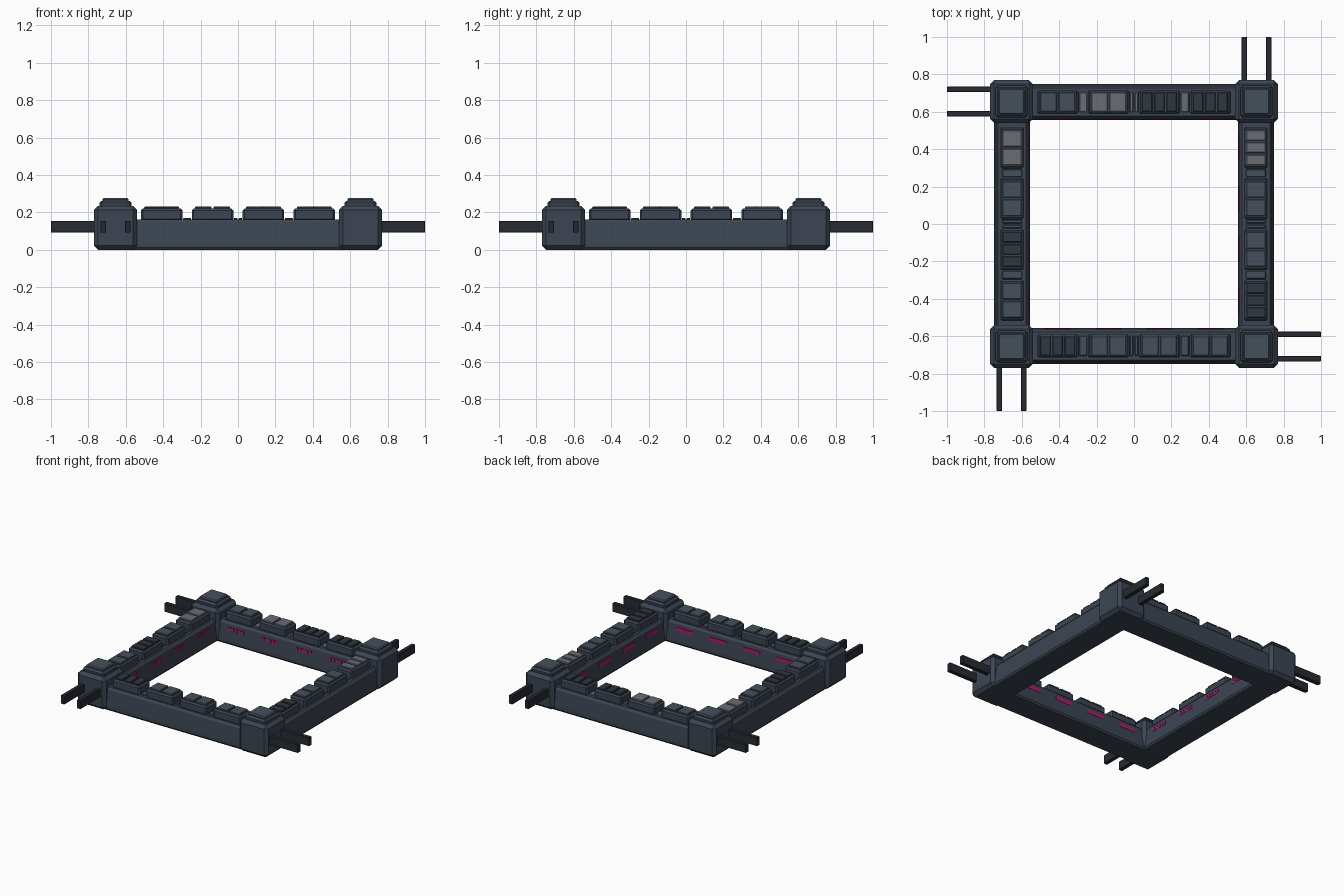
import bpy, bmesh, math
from mathutils import Matrix, Vector

if "Cube" in bpy.data.objects:
    bpy.data.objects.remove(bpy.data.objects["Cube"])

PALETTE = {
    "slate": (0.045, 0.06, 0.085, 1), "rail": (0.02, 0.025, 0.032, 1),
    "plate": (0.06, 0.078, 0.105, 1), "grey": (0.14, 0.15, 0.17, 1),
    "dark": (0.03, 0.038, 0.05, 1), "magenta": (0.45, 0.01, 0.16, 1),
}
MATS = {}
for key, col in PALETTE.items():
    MATS[key] = bpy.data.materials.new(key)
    MATS[key].diffuse_color = col


def finish(name, bm, colour, turn):
    """Turn a front-side part to its side of the square and link it."""
    bmesh.ops.recalc_face_normals(bm, faces=bm.faces)
    me = bpy.data.meshes.new(name)
    bm.to_mesh(me)
    bm.free()
    me.transform(Matrix.Rotation(turn * math.pi / 2, 4, 'Z'))
    me.materials.append(MATS[colour])
    ob = bpy.data.objects.new(name, me)
    bpy.context.collection.objects.link(ob)
    return ob


def box(name, x, y, z, colour, turn, bevel=0.0):
    """Box from (min, max) ranges with optional chamfered edges."""
    bm = bmesh.new()
    bmesh.ops.create_cube(bm, size=1)
    lo, hi = Vector((x[0], y[0], z[0])), Vector((x[1], y[1], z[1]))
    for v in bm.verts:
        v.co = (lo + hi) / 2 + v.co * (hi - lo)
    if bevel:
        bmesh.ops.bevel(bm, geom=bm.edges[:], offset=bevel, segments=1,
                        affect='EDGES', profile=0.5)
    return finish(name, bm, colour, turn)


def mid(c, w):
    return (c - w / 2, c + w / 2)


def beam(turn):
    """Chamfered rail profile swept between two corners."""
    half = [(0.088, 0.0), (0.097, 0.012), (0.097, 0.035), (0.086, 0.148), (0.074, 0.163)]
    prof = half + [(-w, z) for w, z in reversed(half)]
    bm = bmesh.new()
    ends = [[bm.verts.new((x, C + w, z)) for w, z in prof] for x in (-0.58, 0.58)]
    n = len(prof)
    for i in range(n):
        j = (i + 1) % n
        bm.faces.new((ends[0][i], ends[0][j], ends[1][j], ends[1][i]))
    bm.faces.new(ends[0])
    bm.faces.new(ends[1])
    finish("side_beam", bm, "slate", turn)


C = -0.652      # centre line of the front side
CELLS = [-0.408, -0.136, 0.136, 0.408]
# P = plain plates, L = light plates, S = dark slats, T = light slats
LAYOUT = ["SPPP", "SPPT", "SSLP", "LPSP"]
STYLE = {"P": (2, "plate"), "L": (2, "grey"), "S": (3, "dark"), "T": (3, "grey")}

for t, layout in enumerate(LAYOUT):
    beam(t)
    # corner post with stepped cap
    k = -0.655
    box("corner_post", mid(k, 0.23), mid(k, 0.23), (0, 0.235), "slate", t, 0.022)
    box("corner_cap", mid(k, 0.172), mid(k, 0.172), (0.222, 0.262), "slate", t, 0.012)
    box("cap_plate", mid(k, 0.14), mid(k, 0.14), (0.255, 0.276), "plate", t, 0.007)
    # pair of connecting rails
    for x in (-0.72, -0.59):
        box("connector_rail", mid(x, 0.03), (-1.0, -0.70), (0.092, 0.155), "rail", t, 0.003)

    for c, kind in zip(CELLS, layout):
        # raised module block with its plates or slats
        box("module_block", mid(c, 0.222), mid(C, 0.126), (0.155, 0.221), "slate", t, 0.01)
        n, colour = STYLE[kind]
        pitch = 0.196 / n
        for i in range(n):
            x = c + (i - (n - 1) / 2) * pitch
            box("module_plate", mid(x, pitch - 0.009), mid(C, 0.104), (0.215, 0.231), colour, t, 0.004)
        # inner wall light: solid on two sides, dotted on the other two
        if t < 2:
            dots = [(c, 0.135)]
        else:
            dots = [(c + (i - 2) * 0.027, 0.018) for i in range(5)]
        for x, w in dots:
            box("wall_light", mid(x, w), mid(-0.566, 0.014), mid(0.113, 0.026), "magenta", t)

    # low filler plates between the modules
    for x, w in ((-0.272, 0.042), (-0.013, 0.018), (0.013, 0.018), (0.272, 0.042)):
        box("gap_plate", mid(x, w), mid(C, 0.105), (0.155, 0.171),
            "grey" if t == 2 else "plate", t, 0.003)

for m in bpy.data.materials:
    if m.users and not m.is_grease_pencil:
        m.use_nodes = True
        m.node_tree.nodes["Principled BSDF"].inputs["Base Color"].default_value = m.diffuse_color
